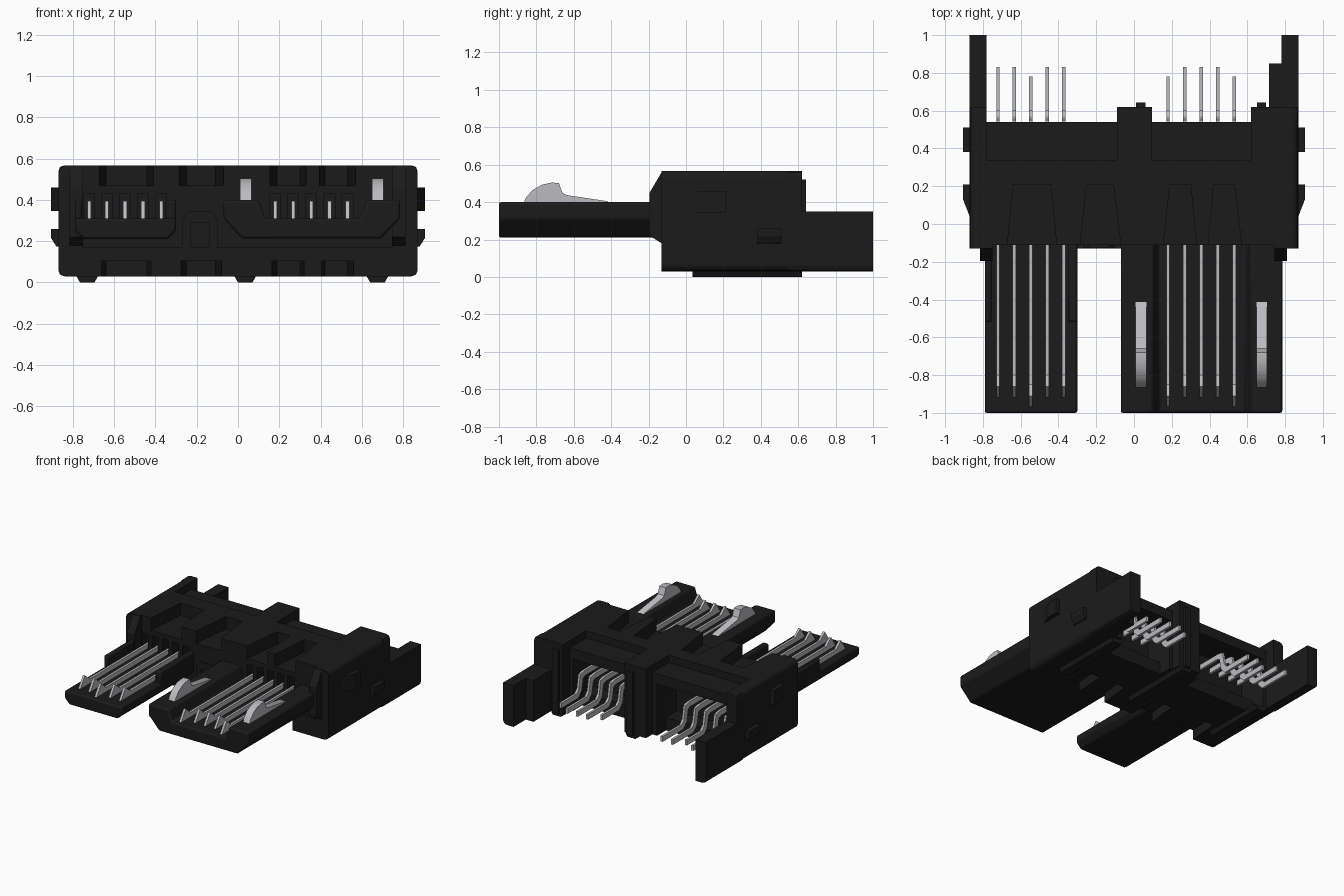
import bpy, bmesh, math

if "Cube" in bpy.data.objects:
    bpy.data.objects.remove(bpy.data.objects["Cube"])


def material(name, rgb):
    m = bpy.data.materials.new(name)
    m.diffuse_color = (*rgb, 1)
    m.use_nodes = True
    m.node_tree.nodes["Principled BSDF"].inputs["Base Color"].default_value = m.diffuse_color
    return m


BLACK = material("black_plastic", (0.011, 0.011, 0.011))
METAL = material("contact_metal", (0.50, 0.50, 0.53))


def make(name, solids, mat=BLACK, bevel=0, smooth=False):
    """solids: list of (axis, outline, start, end) prisms joined in one object."""
    bm = bmesh.new()
    for axis, pts, a, b in solids:
        def place(p, d):
            return {"x": (d, p[0], p[1]), "y": (p[0], d, p[1]), "z": (p[0], p[1], d)}[axis]
        lo = [bm.verts.new(place(p, a)) for p in pts]
        hi = [bm.verts.new(place(p, b)) for p in pts]
        bm.faces.new(lo)
        bm.faces.new(hi[::-1])
        n = len(pts)
        for i in range(n):
            bm.faces.new((lo[i], hi[i], hi[(i + 1) % n], lo[(i + 1) % n]))
    bmesh.ops.recalc_face_normals(bm, faces=bm.faces)
    me = bpy.data.meshes.new(name)
    bm.to_mesh(me)
    bm.free()
    me.materials.append(mat)
    ob = bpy.data.objects.new(name, me)
    bpy.context.collection.objects.link(ob)
    if bevel:
        mod = ob.modifiers.new("soft_edges", "BEVEL")
        mod.width, mod.segments, mod.limit_method = bevel, 2, "ANGLE"
    if smooth:
        bpy.ops.object.select_all(action="DESELECT")
        ob.select_set(True)
        bpy.context.view_layer.objects.active = ob
        bpy.ops.object.shade_smooth_by_angle(angle=math.radians(35))
    return ob


def box(x0, x1, y0, y1, z0, z1):
    return ("z", [(x0, y0), (x1, y0), (x1, y1), (x0, y1)], z0, z1)


def rounded(x0, x1, z0, z1, r, n=4):
    pts = []
    for cx, cz, start in ((x1 - r, z1 - r, 0), (x0 + r, z1 - r, 90),
                          (x0 + r, z0 + r, 180), (x1 - r, z0 + r, 270)):
        for i in range(n + 1):
            t = math.radians(start + 90 * i / n)
            pts.append((cx + r * math.cos(t), cz + r * math.sin(t)))
    return pts


def side_block(s, inner, y0, y1, top, top_round):
    """Block on side s whose outer long edges follow the housing corners."""
    c = 0.03
    pts = [(s * inner, 0.03), (s * (0.87 - c), 0.03), (s * 0.862, 0.038), (s * 0.87, 0.03 + c)]
    if top_round:
        pts += [(s * 0.87, top - c), (s * 0.862, top - 0.008), (s * (0.87 - c), top)]
    else:
        pts.append((s * 0.87, top))
    return ("y", pts + [(s * inner, top)], y0, y1)


def cut(ob, name, solids):
    cutter = make(name, solids)
    cutter.hide_render = True
    mod = ob.modifiers.new(name, "BOOLEAN")
    mod.operation, mod.object, mod.solver = "DIFFERENCE", cutter, "EXACT"
    deps = bpy.context.evaluated_depsgraph_get()
    me = bpy.data.meshes.new_from_object(ob.evaluated_get(deps))
    ob.modifiers.clear()
    ob.data = me
    bpy.data.objects.remove(cutter)


# contact positions: x, front end, tail end
contacts = [(-0.72, -0.92, 0.83), (-0.635, -0.92, 0.83), (-0.547, -0.97, 0.78),
            (-0.46, -0.92, 0.83), (-0.372, -0.92, 0.83),
            (0.18, -0.97, 0.78), (0.268, -0.92, 0.83), (0.355, -0.92, 0.83),
            (0.443, -0.92, 0.83), (0.53, -0.97, 0.78)]

# main housing with front recess, grip pockets, contact slots and rear bays
housing = make("housing", [("y", rounded(-0.87, 0.87, 0.03, 0.567, 0.04), -0.13, 0.54)])
cut(housing, "front_recess", [box(-0.75, 0.75, -0.3, -0.11, 0.17, 0.7)])
cuts = []
for x0, x1, x2, x3 in ((-0.67, -0.41, -0.44, -0.64), (-0.285, -0.07, -0.11, -0.25),
                       (0.155, 0.33, 0.30, 0.19), (0.395, 0.57, 0.53, 0.42)):
    cuts.append(("z", [(x0, -0.3), (x1, -0.3), (x1, -0.11), (x2, 0.21), (x3, 0.21), (x0, -0.11)],
                 0.47, 0.7))
    cuts.append(("z", [(x0 + 0.01, -0.3), (x1 - 0.01, -0.3), (x1 - 0.01, -0.13),
                       (x2, 0.12), (x3, 0.12), (x0 + 0.01, -0.13)], -0.1, 0.105))
for x, _, _ in contacts:
    cuts.append(box(x - 0.026, x + 0.026, -0.3, 0.0, 0.31, 0.43))
bay = [(0.3, 0.13), (0.43, 0.13), (0.43, -0.1), (0.7, -0.1), (0.7, 0.43), (0.3, 0.43)]
cuts += [("x", bay, -0.75, -0.13), ("x", bay, 0.12, 0.59),
         box(-0.78, -0.09, 0.34, 0.7, 0.51, 0.8), box(0.095, 0.62, 0.34, 0.7, 0.51, 0.8)]
cut(housing, "pockets_and_bays", cuts)

# rear posts, guide ribs and side walls
make("rear_posts", [side_block(-1, 0.78, 0.54, 0.62, 0.567, True),
                    box(-0.09, 0.095, 0.54, 0.62, 0.03, 0.567),
                    side_block(1, 0.62, 0.54, 0.62, 0.567, True)])
make("rear_ribs", [box(x, x + 0.05, 0.62, 0.642, 0.03, 0.52) for x in (0.01, 0.65)])
make("rear_side_walls", [side_block(-1, 0.78, 0.62, 1.0, 0.35, False),
                         side_block(1, 0.78, 0.62, 1.0, 0.35, False),
                         box(0.715, 0.78, 0.62, 0.85, 0.03, 0.35)])

# standoff feet under the housing
make("feet", [("y", [(x, 0.035), (x + 0.02, 0.0), (x + 0.09, 0.0), (x + 0.11, 0.035)], 0.035, end)
              for x, end in ((-0.785, 0.54), (-0.02, 0.62), (0.62, 0.62))])

# front ears beside the plugs
ear = [(-0.1, 0.56), (-0.13, 0.56), (-0.195, 0.45), (-0.195, 0.22), (-0.13, 0.18), (-0.1, 0.18)]
make("front_ears", [("x", ear, -0.815, -0.75), ("x", ear, 0.745, 0.81)])

# arch between the plugs
make("front_arch", [("y", [(-0.27, 0.17), (-0.27, 0.31), (-0.24, 0.345), (-0.13, 0.345),
                           (-0.10, 0.31), (-0.10, 0.17), (-0.14, 0.17), (-0.14, 0.29),
                           (-0.23, 0.29), (-0.23, 0.17)], -0.125, -0.10)])

# snap clips on both sides
clips = []
for s in (-1, 1):
    clips.append(("z", [(s * 0.86, 0.04), (s * 0.87, 0.04), (s * 0.905, 0.13),
                        (s * 0.905, 0.21), (s * 0.86, 0.21)], 0.345, 0.46))
    clips.append(("y", [(s * 0.86, 0.26), (s * 0.905, 0.26), (s * 0.905, 0.215),
                        (s * 0.88, 0.175), (s * 0.86, 0.175)], 0.38, 0.51))
make("side_clips", clips)

# left plug: flat tongue with short rails
make("left_plug", [("y", [(-0.79, 0.31), (-0.79, 0.25), (-0.75, 0.21), (-0.34, 0.21),
                          (-0.30, 0.25), (-0.30, 0.31)], -1.0, -0.1)], bevel=0.012, smooth=True)
make("left_plug_rails", [box(-0.79, -0.755, -0.52, -0.1, 0.30, 0.40),
                         box(-0.35, -0.30, -0.52, -0.1, 0.30, 0.40)], bevel=0.012, smooth=True)

# right plug: wide channel with chamfered underside
make("right_plug", [("y", [(-0.07, 0.40), (-0.07, 0.31), (0.02, 0.212), (0.69, 0.212),
                           (0.785, 0.31), (0.785, 0.40), (0.62, 0.40), (0.59, 0.31),
                           (0.13, 0.31), (0.10, 0.40)], -1.0, -0.1)], bevel=0.012, smooth=True)

# spring latches on the right plug
latch = [(-0.87, 0.39), (-0.855, 0.425), (-0.82, 0.465), (-0.77, 0.493), (-0.72, 0.504),
         (-0.68, 0.503), (-0.672, 0.48), (-0.66, 0.45), (-0.64, 0.438), (-0.42, 0.405), (-0.40, 0.39)]
for i, x in enumerate((0.037, 0.677)):
    make(f"latch_{i + 1}", [("x", latch, x - 0.028, x + 0.028)], METAL, smooth=True)

# contact blades running from the plugs to the stepped rear tails
for i, (x, f, t) in enumerate(contacts):
    blade = [(f, 0.305), (f + 0.06, 0.395), (f + 0.12, 0.345), (0.50, 0.345), (0.55, 0.335),
             (0.57, 0.23), (0.60, 0.20), (t, 0.20), (t, 0.16), (0.575, 0.16),
             (0.535, 0.20), (0.515, 0.295), (0.49, 0.305)]
    make(f"contact_{i + 1}", [("x", blade, x - 0.009, x + 0.009)], METAL)
